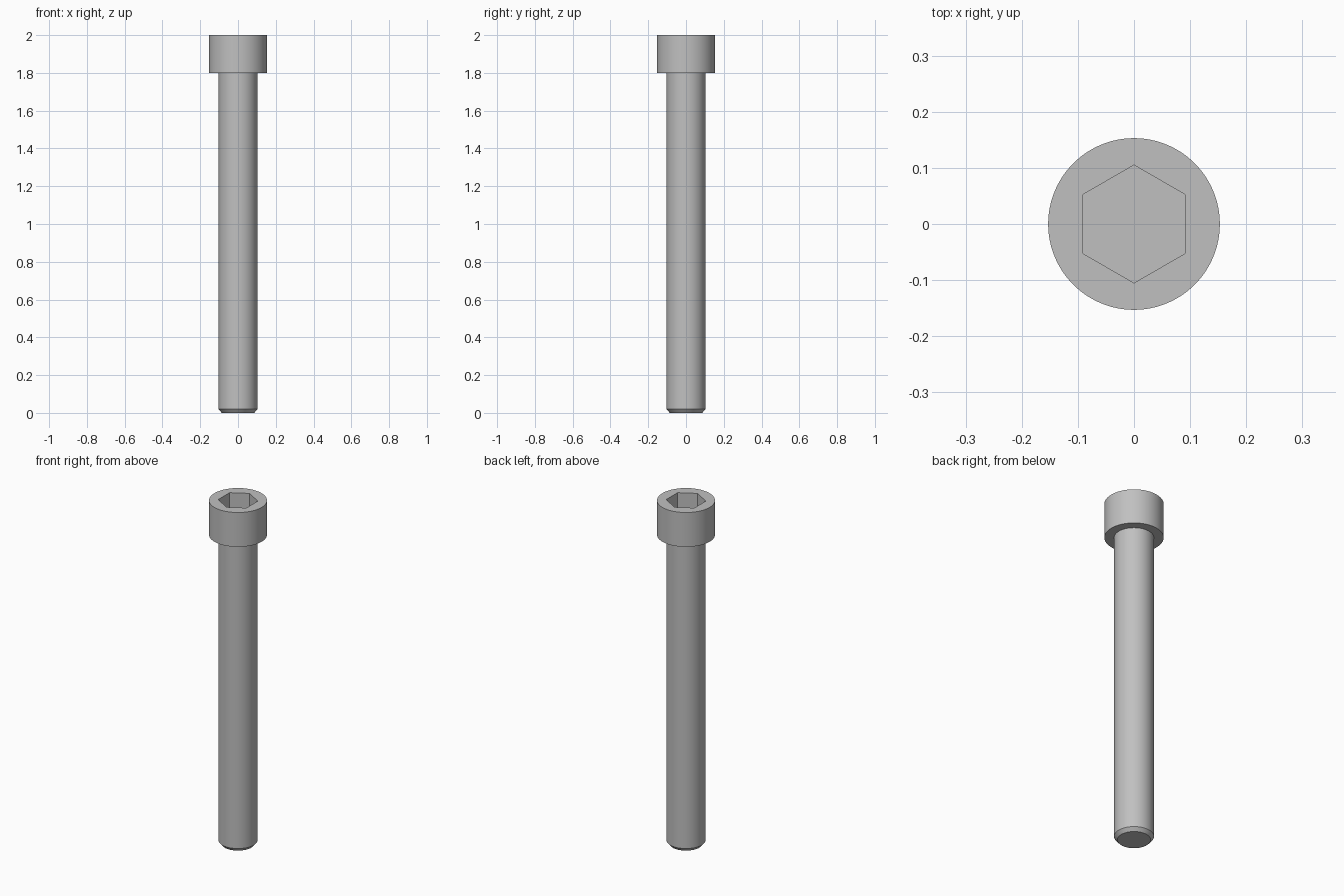
import bpy, bmesh, math

if "Cube" in bpy.data.objects:
    bpy.data.objects.remove(bpy.data.objects["Cube"])

SEG = 96                 # sides of the round parts, divisible by 6
HEAD_R, SHAFT_R = 0.153, 0.103
HEX_R, HEX_DEPTH = 0.105, 0.10

bm = bmesh.new()


def ring(radius, z, count=SEG):
    # starts at 30 degrees so that hexagon corners point along y
    return [bm.verts.new((radius * math.cos(math.pi / 6 + math.tau * i / count),
                          radius * math.sin(math.pi / 6 + math.tau * i / count), z))
            for i in range(count)]


def skin(low, high):
    n = len(low)
    for i in range(n):
        j = (i + 1) % n
        bm.faces.new((low[i], low[j], high[j], high[i]))


# Chamfered shaft, shoulder under the head, and head wall
profile = [(SHAFT_R - 0.017, 0), (SHAFT_R, 0.02), (SHAFT_R, 1.8),
           (HEAD_R, 1.8), (HEAD_R, 2.0)]
rings = [ring(r, z) for r, z in profile]
for a, b in zip(rings, rings[1:]):
    skin(a, b)
bm.faces.new(rings[0])

# Hexagonal socket
rim = ring(HEX_R, 2.0, 6)
floor = ring(HEX_R, 2.0 - HEX_DEPTH, 6)
skin(rim, floor)
bm.faces.new(floor)

# Flat top around the socket, one face per hexagon side
step = SEG // 6
for k in range(6):
    arc = [rings[-1][(k * step + i) % SEG] for i in range(step + 1)]
    bm.faces.new(arc + [rim[(k + 1) % 6], rim[k]])

bmesh.ops.recalc_face_normals(bm, faces=bm.faces)
mesh = bpy.data.meshes.new("socket_head_bolt")
bm.to_mesh(mesh)
bm.free()

steel = bpy.data.materials.new("steel_grey")
steel.diffuse_color = (0.53, 0.53, 0.53, 1)
steel.use_nodes = True
steel.node_tree.nodes["Principled BSDF"].inputs["Base Color"].default_value = steel.diffuse_color
mesh.materials.append(steel)

bolt = bpy.data.objects.new("socket_head_bolt", mesh)
bpy.context.collection.objects.link(bolt)
bpy.context.view_layer.objects.active = bolt
bolt.select_set(True)
bpy.ops.object.shade_smooth_by_angle(angle=math.radians(30))
